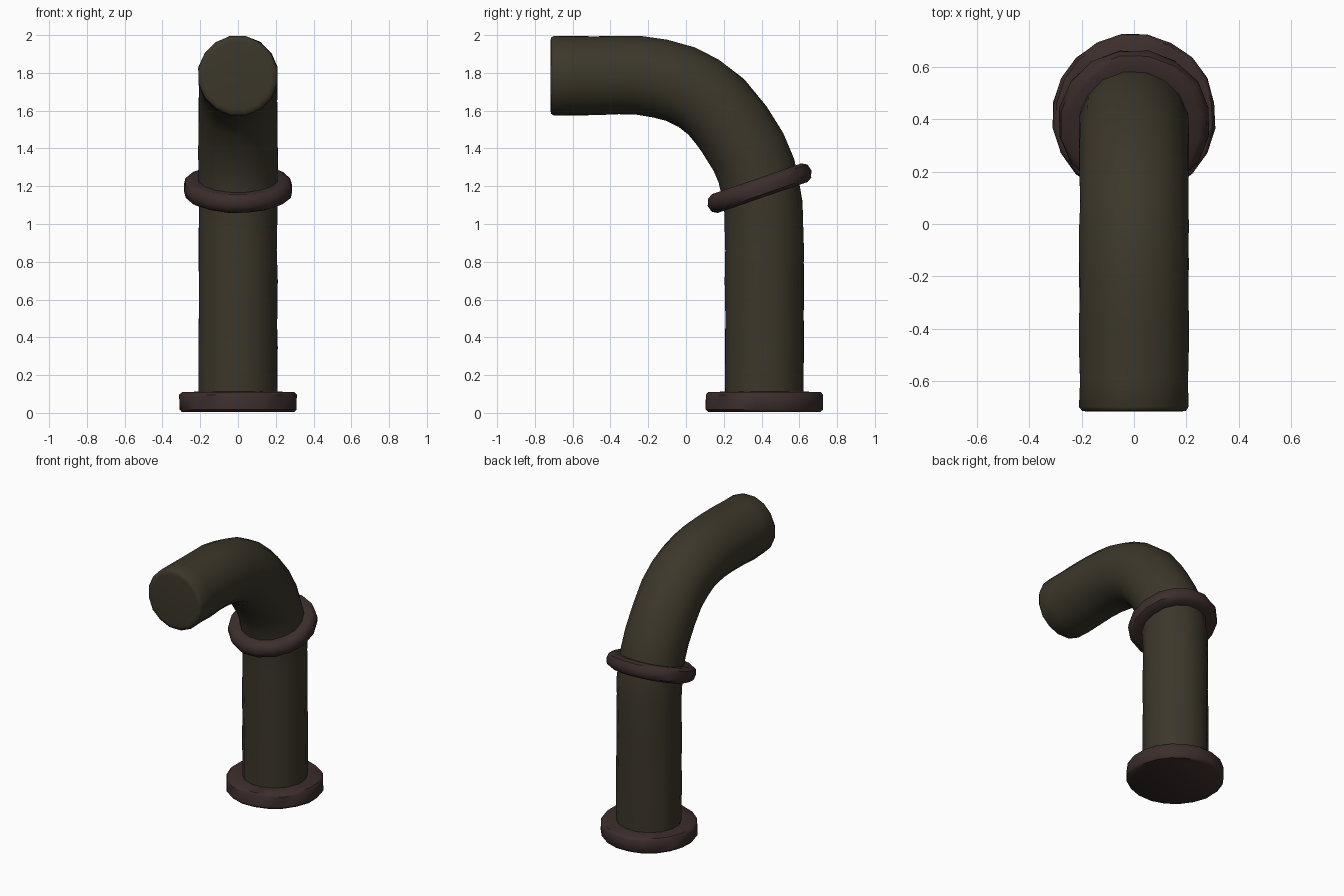
import bpy, bmesh, math, random
from mathutils import Vector, Matrix

if "Cube" in bpy.data.objects:
    bpy.data.objects.remove(bpy.data.objects["Cube"])

random.seed(4)


def material(name, rgb):
    m = bpy.data.materials.new(name)
    m.diffuse_color = (*rgb, 1)
    m.use_nodes = True
    m.node_tree.nodes["Principled BSDF"].inputs["Base Color"].default_value = m.diffuse_color
    return m


def skin(name, rings, mat, angle):
    """Join rings of points into a closed, capped, smooth-shaded tube."""
    bm = bmesh.new()
    loops = [[bm.verts.new(p) for p in ring] for ring in rings]
    n = len(loops[0])
    for a, b in zip(loops, loops[1:]):
        for i in range(n):
            j = (i + 1) % n
            bm.faces.new((a[i], a[j], b[j], b[i]))
    bm.faces.new(loops[0])
    bm.faces.new(loops[-1])
    bmesh.ops.recalc_face_normals(bm, faces=bm.faces)
    me = bpy.data.meshes.new(name)
    bm.to_mesh(me)
    bm.free()
    me.materials.append(mat)
    ob = bpy.data.objects.new(name, me)
    bpy.context.collection.objects.link(ob)
    bpy.context.view_layer.objects.active = ob
    ob.select_set(True)
    bpy.ops.object.shade_smooth_by_angle(angle=math.radians(angle))
    ob.select_set(False)
    return ob


def ring(centre, tangent, radius, sides, wobble=0.003):
    """Slightly hand-made circle, perpendicular to a tangent in the YZ plane."""
    side = Vector((1, 0, 0))
    up = tangent.normalized().cross(side)
    pts = []
    for i in range(sides):
        a = math.tau * (i + 0.5) / sides
        r = radius + random.uniform(-wobble, wobble)
        pts.append(centre + (side * math.cos(a) + up * math.sin(a)) * r)
    return pts


def lathe(name, profile, centre, tilt, mat, sides=16):
    """Revolve (radius, height) pairs round an axis tilted towards the front."""
    axis = Matrix.Rotation(tilt, 3, 'X') @ Vector((0, 0, 1))
    return skin(name, [ring(centre + axis * h, axis, r, sides)
                       for r, h in profile], mat, 45)


olive = material("olive_metal", (0.045, 0.038, 0.023))
brown = material("brown_metal", (0.045, 0.027, 0.025))

# Bent pipe: smooth centre line through (y, z) points
path = [Vector((0, y, z)) for y, z in (
    (0.415, 0.04), (0.415, 0.35), (0.415, 0.7), (0.413, 1.0), (0.395, 1.19),
    (0.33, 1.38), (0.16, 1.62), (-0.03, 1.74), (-0.25, 1.785),
    (-0.48, 1.785), (-0.715, 1.785))]
ext = [2 * path[0] - path[1]] + path + [2 * path[-1] - path[-2]]
rings = []
for k in range(1, len(ext) - 2):
    p0, p1, p2, p3 = ext[k - 1:k + 3]
    a, b, c = p2 - p0, 2 * p0 - 5 * p1 + 4 * p2 - p3, 3 * p1 - p0 - 3 * p2 + p3
    for t in (0, 0.5):
        pos = p1 + 0.5 * (a * t + b * t * t + c * t ** 3)
        rings.append(ring(pos, a + 2 * b * t + 3 * c * t * t, 0.212, 16))
# Softened mouth
front = Vector((0, -1, 0))
for y, r in ((-0.7, 0.213), (-0.715, 0.204), (-0.718, 0.18)):
    rings.append(ring(Vector((0, y, 1.785)), front, r, 16, 0.002))
skin("bent_pipe", rings, olive, 60)

# Base flange
lathe("base_flange",
      [(0.3, 0.005), (0.313, 0.018), (0.313, 0.096), (0.3, 0.11), (0.2, 0.113)],
      Vector((0, 0.415, 0)), 0, brown, 20)

# Tilted collar at the start of the bend
lathe("collar",
      [(0.2, -0.045), (0.255, -0.052), (0.283, -0.036), (0.294, 0),
       (0.283, 0.036), (0.255, 0.052), (0.2, 0.045)],
      Vector((0, 0.39, 1.19)), math.radians(19), brown)
